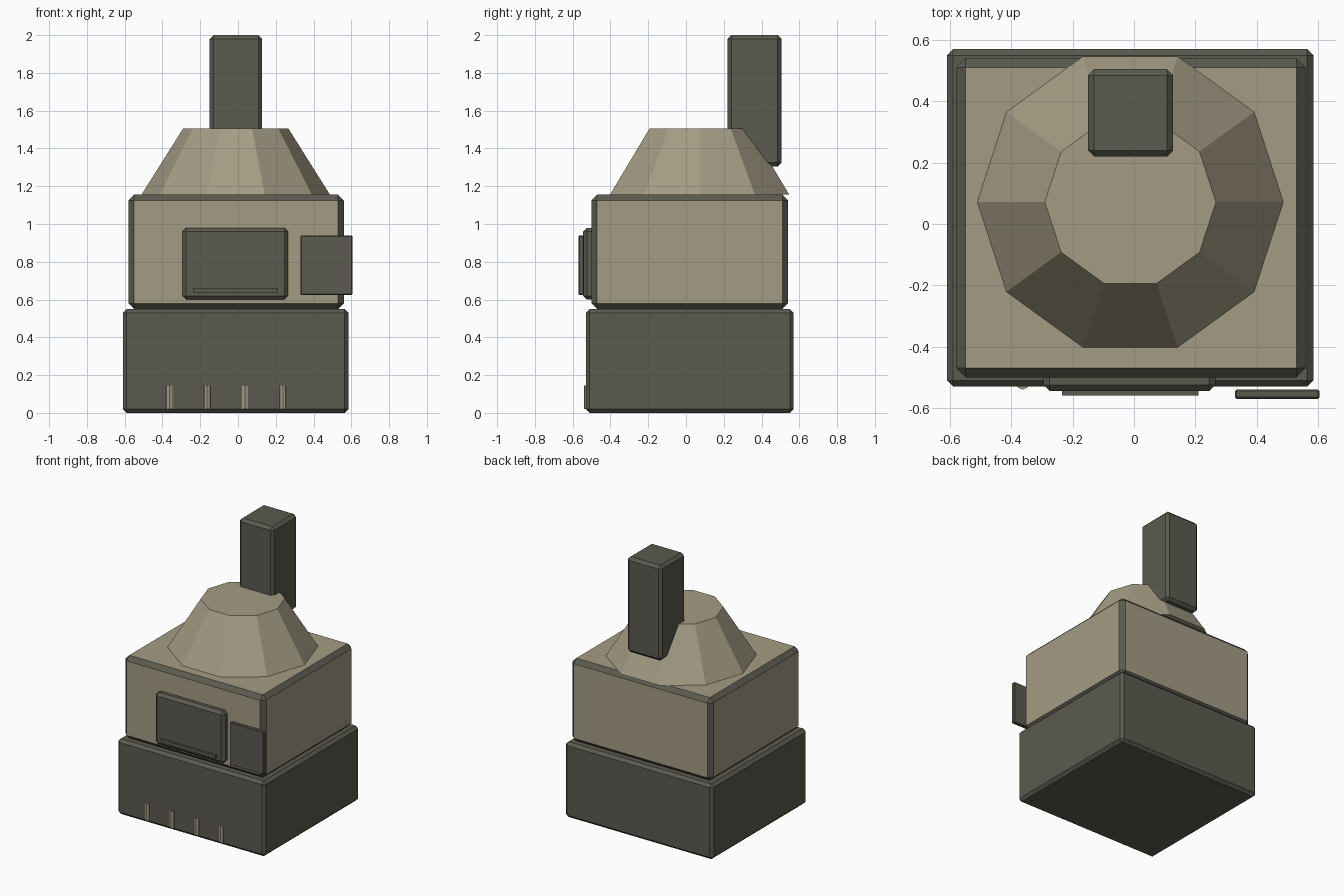
import bpy, bmesh, math
from mathutils import Matrix, Vector

cube = bpy.data.objects.get("Cube")
if cube:
    bpy.data.objects.remove(cube, do_unlink=True)


def material(name, rgb):
    m = bpy.data.materials.new(name)
    m.use_nodes = True
    colour = (*rgb, 1)
    m.diffuse_color = colour
    m.node_tree.nodes["Principled BSDF"].inputs["Base Color"].default_value = colour
    return m


DARK = material("dark_iron", (0.105, 0.103, 0.08))
TAN = material("warm_tan", (0.37, 0.33, 0.23))


def finish(name, bm, mats):
    mesh = bpy.data.meshes.new(name)
    bmesh.ops.recalc_face_normals(bm, faces=bm.faces)
    bm.to_mesh(mesh)
    bm.free()
    for m in mats:
        mesh.materials.append(m)
    obj = bpy.data.objects.new(name, mesh)
    bpy.context.collection.objects.link(obj)
    return obj


def box(name, low, high, bevel, face_mat=DARK, edge_mat=DARK):
    """Chamfered box; the chamfers may take their own colour."""
    low, high = Vector(low), Vector(high)
    bm = bmesh.new()
    bmesh.ops.create_cube(bm, size=1)
    bmesh.ops.scale(bm, vec=high - low, verts=bm.verts)
    bmesh.ops.translate(bm, vec=(low + high) / 2, verts=bm.verts)
    if bevel:
        bmesh.ops.bevel(bm, geom=bm.edges[:], offset=bevel, segments=1,
                        affect='EDGES', profile=0.5)
    mats = [face_mat]
    if edge_mat != face_mat:
        mats.append(edge_mat)
        bm.normal_update()
        for f in bm.faces:
            f.material_index = 0 if max(abs(c) for c in f.normal) > 0.95 else 1
    return finish(name, bm, mats)


def prism(name, sides, r_low, r_high, x, y, z0, z1, mat):
    """Vertical prism or tapered cone with one corner facing the front."""
    bm = bmesh.new()
    place = Matrix.Translation((x, y, (z0 + z1) / 2)) @ Matrix.Rotation(math.pi / 2, 4, 'Z')
    bmesh.ops.create_cone(bm, cap_ends=True, segments=sides, radius1=r_low,
                          radius2=r_high, depth=z1 - z0, matrix=place)
    return finish(name, bm, [mat])


# Body blocks
box("base_block", (-0.61, -0.53, 0), (0.585, 0.57, 0.55), 0.02)
box("firebox", (-0.58, -0.50, 0.55), (0.56, 0.54, 1.155), 0.03, TAN, DARK)

# Tapered hood and flue
prism("hood", 10, 0.499, 0.279, -0.012, 0.072, 1.155, 1.505, TAN)
box("flue", (-0.15, 0.22, 1.305), (0.128, 0.505, 2.0), 0.02)

# Front door, its ledge and the side plate
box("door", (-0.295, -0.545, 0.60), (0.265, -0.46, 0.98), 0.02)
box("door_ledge", (-0.235, -0.56, 0.635), (0.21, -0.53, 0.66), 0)
box("side_plate", (0.33, -0.57, 0.625), (0.605, -0.54, 0.94), 0.005)

# Row of small posts along the base
for i in range(4):
    prism(f"base_post_{i + 1}", 8, 0.022, 0.022, -0.363 + 0.2 * i, -0.518,
          0.02, 0.145, TAN)
